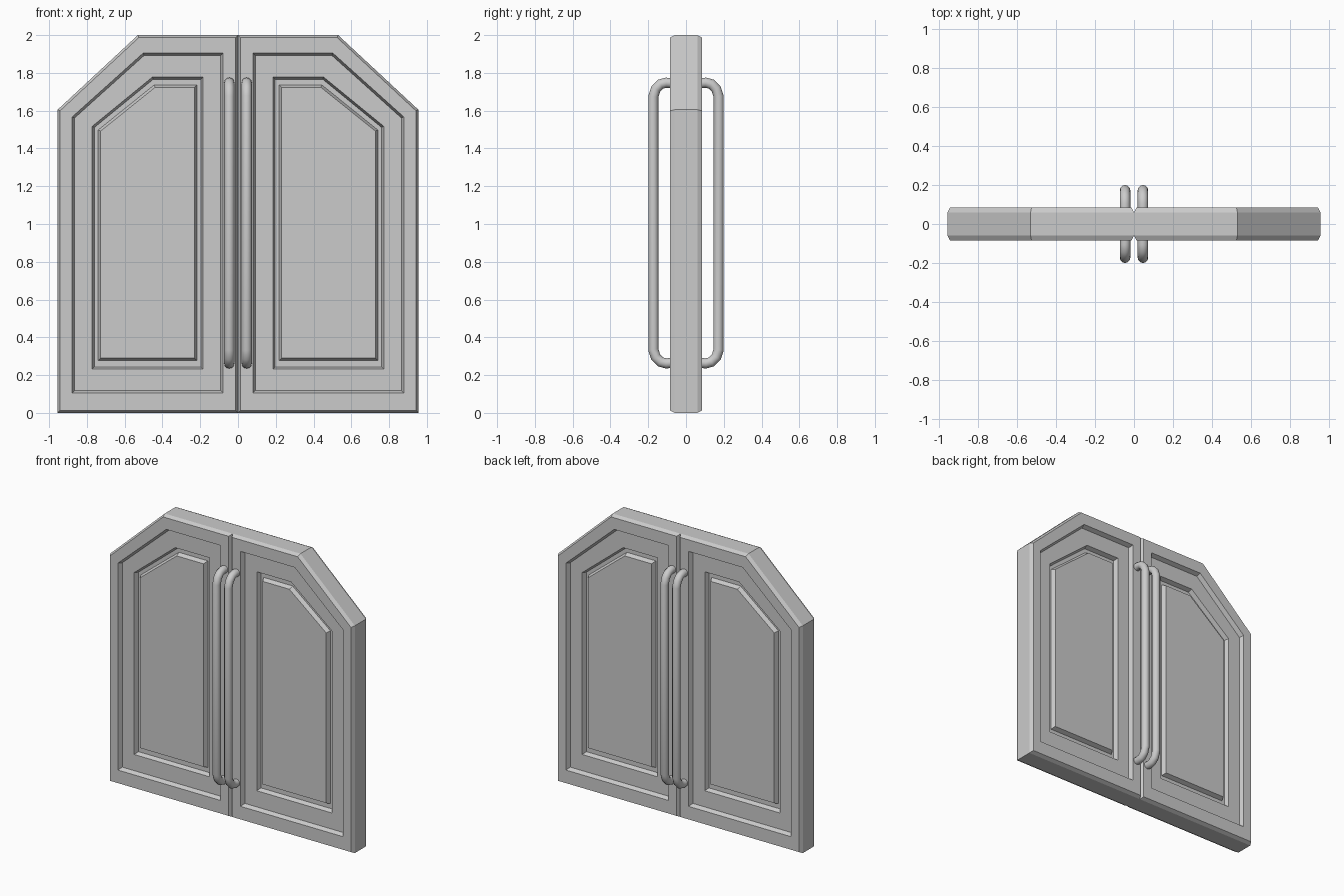
import bpy, bmesh
from mathutils import Vector

if "Cube" in bpy.data.objects:
    bpy.data.objects.remove(bpy.data.objects["Cube"])


def outline(x0, x1, z0, z_side, x_top, z1):
    """Door-shaped loop with one clipped top corner, counter-clockwise."""
    return [Vector(p) for p in ((x0, z0), (x1, z0), (x1, z_side), (x_top, z1), (x0, z1))]


def inset(pts, d):
    """Offset a convex counter-clockwise loop inwards by d."""
    out = []
    for i, p in enumerate(pts):
        a = (p - pts[i - 1]).normalized()
        b = (pts[(i + 1) % len(pts)] - p).normalized()
        n1, n2 = Vector((-a.y, a.x)), Vector((-b.y, b.x))
        out.append(p + (n1 + n2) * (d / (1 + n1.dot(n2))))
    return out


def mirror_x(obj, ref=None):
    m = obj.modifiers.new("mirror", 'MIRROR')
    m.use_axis = (True, False, False)
    m.use_mirror_merge = False


edge = outline(0, 0.955, 0, 1.605, 0.53, 2.0)
frame = outline(0.079, 0.878, 0.105, 1.567, 0.502, 1.905)
groove = outline(0.185, 0.772, 0.232, 1.517, 0.453, 1.778)
panel = outline(0.218, 0.74, 0.277, 1.498, 0.444, 1.736)

# stepped section from the door edge in to the raised panel: (loop, depth)
steps = [
    (edge, 0.06), (inset(edge, 0.013), 0.085),
    (frame, 0.085), (inset(frame, 0.013), 0.055),
    (groove, 0.055), (inset(groove, 0.012), 0.025),
    (panel, 0.025), (inset(panel, 0.013), 0.055),
]

# doors, panelled on both faces
bm = bmesh.new()
section = [(l, y) for l, y in reversed(steps)] + [(l, -y) for l, y in steps]
loops = [[bm.verts.new((p.x, y, p.y)) for p in l] for l, y in section]
for a, b in zip(loops, loops[1:]):
    for i in range(5):
        j = (i + 1) % 5
        bm.faces.new((a[i], a[j], b[j], b[i]))
bm.faces.new(loops[0])
bm.faces.new(loops[-1])
bmesh.ops.recalc_face_normals(bm, faces=bm.faces)
mesh = bpy.data.meshes.new("doors")
bm.to_mesh(mesh)
bm.free()
doors = bpy.data.objects.new("doors", mesh)
bpy.context.collection.objects.link(doors)
mirror_x(doors)

# bar handles, front and back of each door
half = [(0.06, 1.744), (0.105, 1.748), (0.135, 1.74), (0.16, 1.715), (0.173, 1.675)]
path = half + [(y, 2.01 - z) for y, z in reversed(half)]
for side, name in ((-1, "front_handle"), (1, "back_handle")):
    for x in (-0.046, 0.046):
        curve = bpy.data.curves.new(name, 'CURVE')
        curve.dimensions = '3D'
        curve.bevel_depth = 0.027
        curve.bevel_resolution = 4
        curve.use_fill_caps = True
        spline = curve.splines.new('POLY')
        spline.points.add(len(path) - 1)
        for pt, (y, z) in zip(spline.points, path):
            pt.co = (x, side * y, z, 1)
        spline.use_smooth = True
        handle = bpy.data.objects.new(name, curve)
        bpy.context.collection.objects.link(handle)
